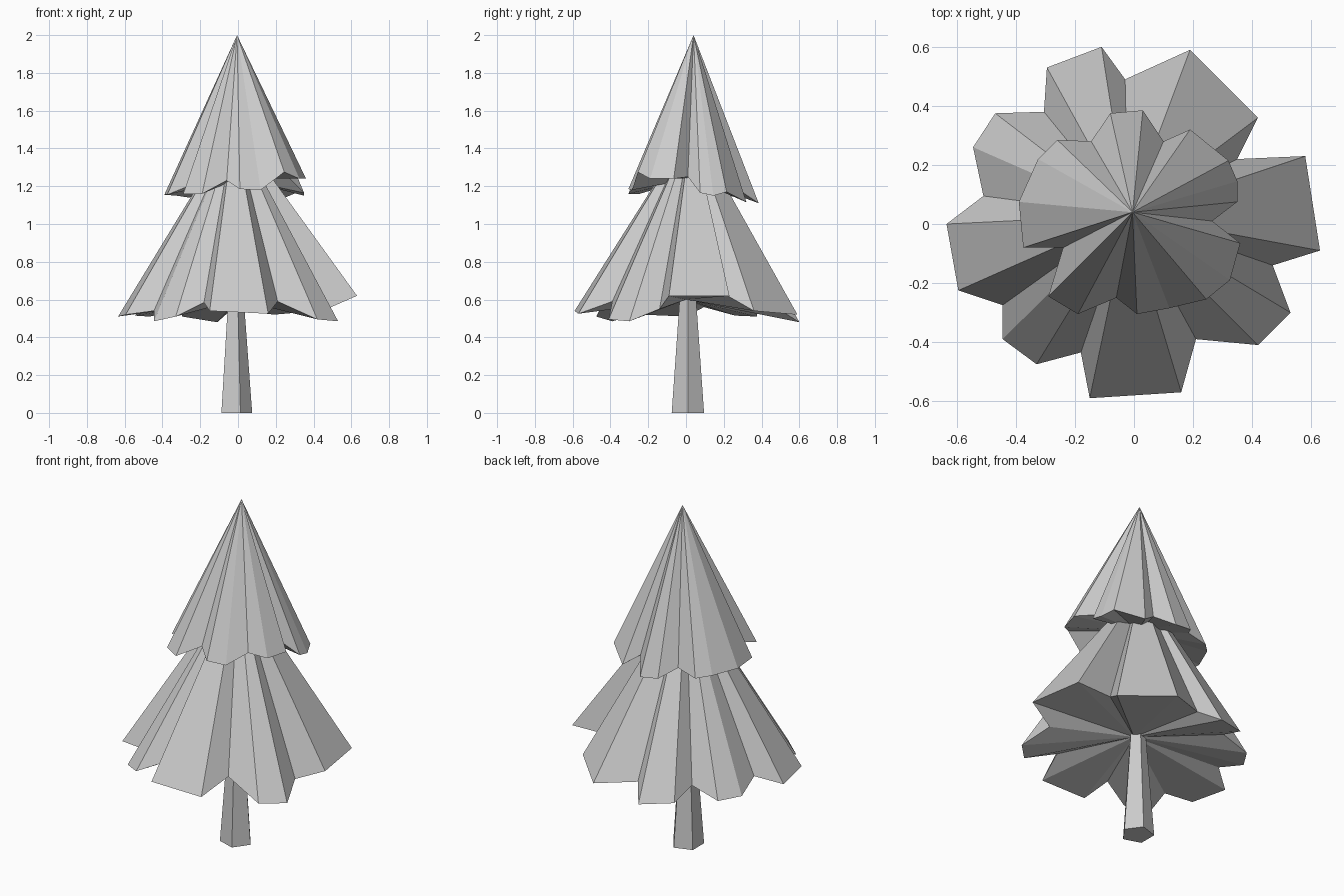
import bpy
import bmesh
from math import cos, sin, tau
from mathutils import Vector

# Remove the default cube
cube = bpy.data.objects.get("Cube")
if cube:
    bpy.data.objects.remove(cube, do_unlink=True)

# Single flat colour
grey = bpy.data.materials.new("plain_grey")
grey.use_nodes = True
colour = (0.6, 0.6, 0.6, 1.0)
grey.diffuse_color = colour
shader = next(n for n in grey.node_tree.nodes if n.type == 'BSDF_PRINCIPLED')
shader.inputs["Base Color"].default_value = colour


def finish(name, bm):
    """Turn a bmesh into a flat shaded object."""
    bmesh.ops.recalc_face_normals(bm, faces=bm.faces)
    mesh = bpy.data.meshes.new(name)
    bm.to_mesh(mesh)
    bm.free()
    mesh.materials.append(grey)
    obj = bpy.data.objects.new(name, mesh)
    bpy.context.collection.objects.link(obj)
    return obj


def foliage_tier(name, outline, tip, hollow):
    """Jagged cone: rim fanned up to the tip and in to the underside centre."""
    bm = bmesh.new()
    rim = [bm.verts.new(Vector(p) / 100) for p in outline]
    top, centre = bm.verts.new(tip), bm.verts.new(hollow)
    for a, b in zip(rim, rim[1:] + rim[:1]):
        bm.faces.new((a, b, top))
        bm.faces.new((b, a, centre))
    return finish(name, bm)


def tapered_trunk(name, sides, rings):
    """Loft regular polygons given as (x, y, z, radius), capped at both ends."""
    bm = bmesh.new()
    loops = []
    for x, y, z, radius in rings:
        angles = [tau * i / sides for i in range(sides)]
        loops.append([bm.verts.new((x + radius * cos(a), y + radius * sin(a), z))
                      for a in angles])
    for low, high in zip(loops, loops[1:]):
        for i in range(sides):
            j = (i + 1) % sides
            bm.faces.new((low[i], low[j], high[j], high[i]))
    bm.faces.new(loops[0])
    bm.faces.new(loops[-1])
    return finish(name, bm)


# Rim outlines, in hundredths of a unit, clockwise from the back
lower_rim = [
    (-11, 60, 48), (-3, 49, 55), (19, 59, 52), (42, 36, 54),
    (35, 22, 62), (58, 23, 62), (63, -9, 62), (47, -14, 55),
    (53, -30, 48.5), (42, -41, 49.5), (21, -39, 59), (16, -57, 52.5),
    (-15, -59, 54), (-18, -43.5, 58.5), (-33, -47.5, 51), (-44.5, -39, 48.5),
    (-44.5, -27.5, 54), (-59.5, -22.5, 52), (-63.5, 0, 51), (-51, 9.5, 56),
    (-54.5, 26, 51.5), (-47, 37.5, 51), (-30.5, 38, 56), (-29.5, 53, 51),
]
upper_rim = [
    (3, 38.5, 111), (10, 28, 118), (19, 32, 111.5), (32, 21.5, 117),
    (35, 14.5, 115), (35, 7.5, 116.5), (26.5, 1, 125), (36, -6.5, 124),
    (32.5, -19, 124), (24.5, -25.5, 127.5), (12, -28.5, 118), (1, -30.5, 118.5),
    (-6, -25, 123), (-19, -30.5, 116), (-29, -24.5, 116), (-24, -8, 121),
    (-37.5, -8, 115.5), (-39, 7.5, 115.5), (-32.5, 22, 115), (-26, 28.5, 114),
    (-14.5, 28, 117), (-8, 37.5, 112.5),
]

foliage_tier("lower_foliage", lower_rim, (-0.02, 0.03, 1.52), (0, 0, 0.6))
foliage_tier("upper_foliage", upper_rim, (-0.005, 0.04, 2), (0, 0.03, 1.24))
tapered_trunk("trunk", 5, [(-0.015, 0.01, 0, 0.09), (-0.015, 0.01, 0.68, 0.04)])
